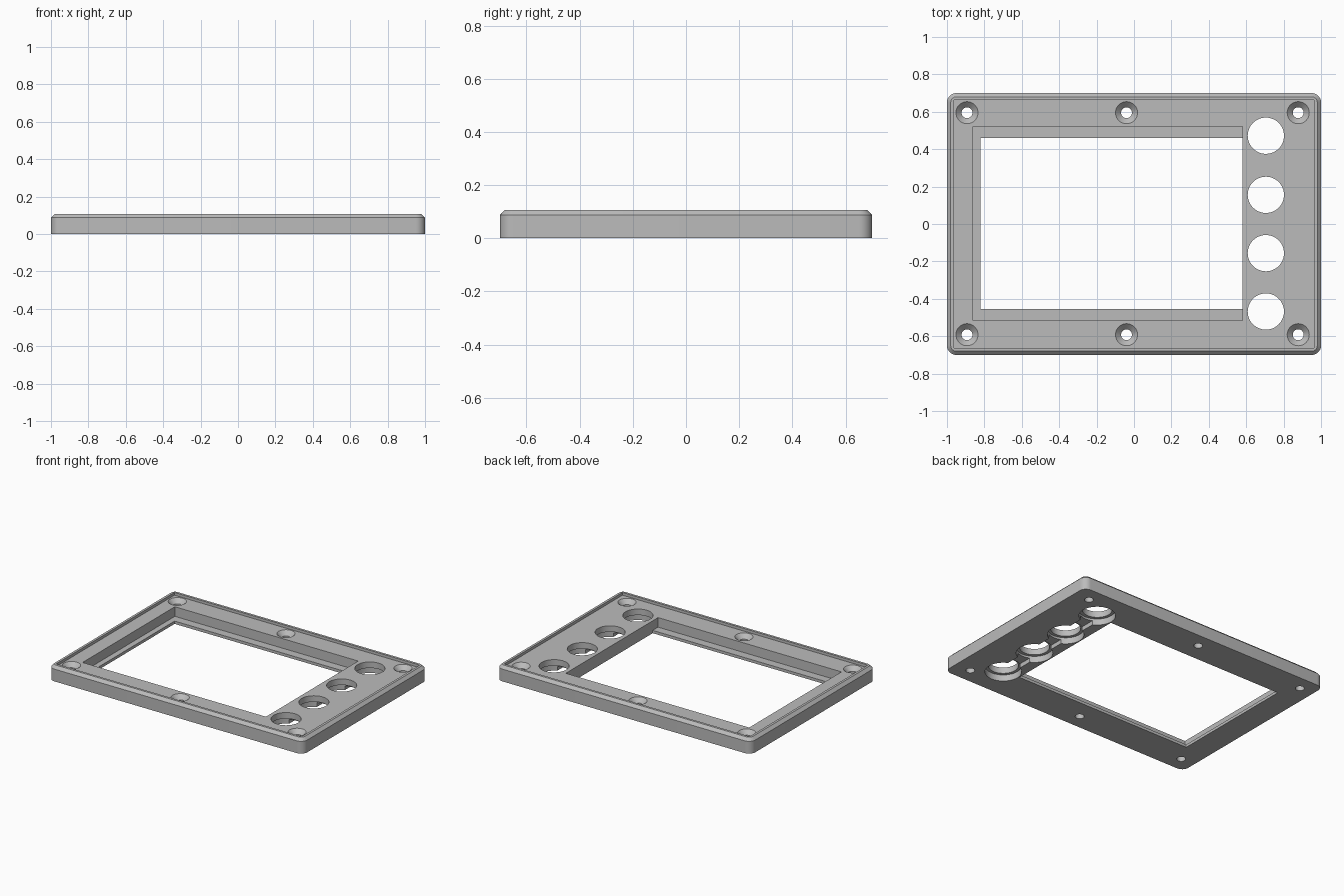
import bpy, bmesh
from mathutils import Matrix

if "Cube" in bpy.data.objects:
    bpy.data.objects.remove(bpy.data.objects["Cube"])

HEIGHT, FLOOR, LEDGE = 0.107, 0.088, 0.02

grey = bpy.data.materials.new("plain grey")
grey.use_nodes = True
grey.diffuse_color = (0.5, 0.5, 0.5, 1)
grey.node_tree.nodes["Principled BSDF"].inputs["Base Color"].default_value = (0.5, 0.5, 0.5, 1)


def add_box(bm, x0, x1, y0, y1, z0, z1):
    place = Matrix.Translation(((x0 + x1) / 2, (y0 + y1) / 2, (z0 + z1) / 2))
    size = Matrix.Diagonal((x1 - x0, y1 - y0, z1 - z0, 1))
    bmesh.ops.create_cube(bm, size=1, matrix=place @ size)


def add_cone(bm, x, y, z0, z1, r0, r1):
    bmesh.ops.create_cone(bm, cap_ends=True, segments=48, radius1=r0, radius2=r1,
                          depth=z1 - z0, matrix=Matrix.Translation((x, y, (z0 + z1) / 2)))


def make_object(name, bm):
    mesh = bpy.data.meshes.new(name)
    bm.to_mesh(mesh)
    bm.free()
    mesh.materials.append(grey)
    obj = bpy.data.objects.new(name, mesh)
    bpy.context.collection.objects.link(obj)
    return obj


# Plate with rounded corners and a chamfered top edge
bm = bmesh.new()
add_box(bm, -1, 1, -0.7, 0.7, 0, HEIGHT)
upright = [e for e in bm.edges if abs(e.verts[0].co.z - e.verts[1].co.z) > 0.01]
bmesh.ops.bevel(bm, geom=upright, offset=0.05, segments=8, profile=0.5, affect='EDGES')
rim = [e for e in bm.edges if all(v.co.z > HEIGHT - 0.001 for v in e.verts)]
bmesh.ops.bevel(bm, geom=rim, offset=0.02, segments=1, affect='EDGES')
panel = make_object("bezel_panel", bm)


def cut(fill):
    """Subtract the solid that fill adds to an empty mesh."""
    bm = bmesh.new()
    fill(bm)
    cutter = make_object("cutter", bm)
    cutter.hide_render = True
    mod = panel.modifiers.new("cut", 'BOOLEAN')
    mod.operation, mod.solver, mod.object = 'DIFFERENCE', 'EXACT', cutter
    bpy.context.view_layer.objects.active = panel
    bpy.ops.object.modifier_apply(modifier=mod.name)
    bpy.data.objects.remove(cutter)


# Recessed face inside the rim, screen recess and screen opening
cut(lambda bm: add_box(bm, -0.963, 0.963, -0.663, 0.663, FLOOR, 0.2))
cut(lambda bm: add_box(bm, -0.86, 0.58, -0.515, 0.52, LEDGE, 0.2))
cut(lambda bm: add_box(bm, -0.82, 0.58, -0.455, 0.46, -0.1, 0.2))

# Countersunk screw holes
for x in (-0.893, -0.04, 0.878):
    for y in (-0.592, 0.595):
        cut(lambda bm: add_cone(bm, x, y, -0.1, 0.2, 0.029, 0.029))
        cut(lambda bm: add_cone(bm, x, y, FLOOR - 0.035, FLOOR + 0.005, 0.024, 0.064))

# Button holes, counterbored underneath and joined by a wiring slot
for y in (-0.468, -0.156, 0.156, 0.472):
    cut(lambda bm: add_cone(bm, 0.705, y, -0.1, 0.2, 0.097, 0.097))
    cut(lambda bm: add_cone(bm, 0.705, y, -0.1, 0.045, 0.118, 0.118))
cut(lambda bm: add_box(bm, 0.655, 0.755, -0.468, 0.472, -0.1, 0.03))

panel.select_set(True)
bpy.ops.object.shade_smooth_by_angle(angle=0.5)
